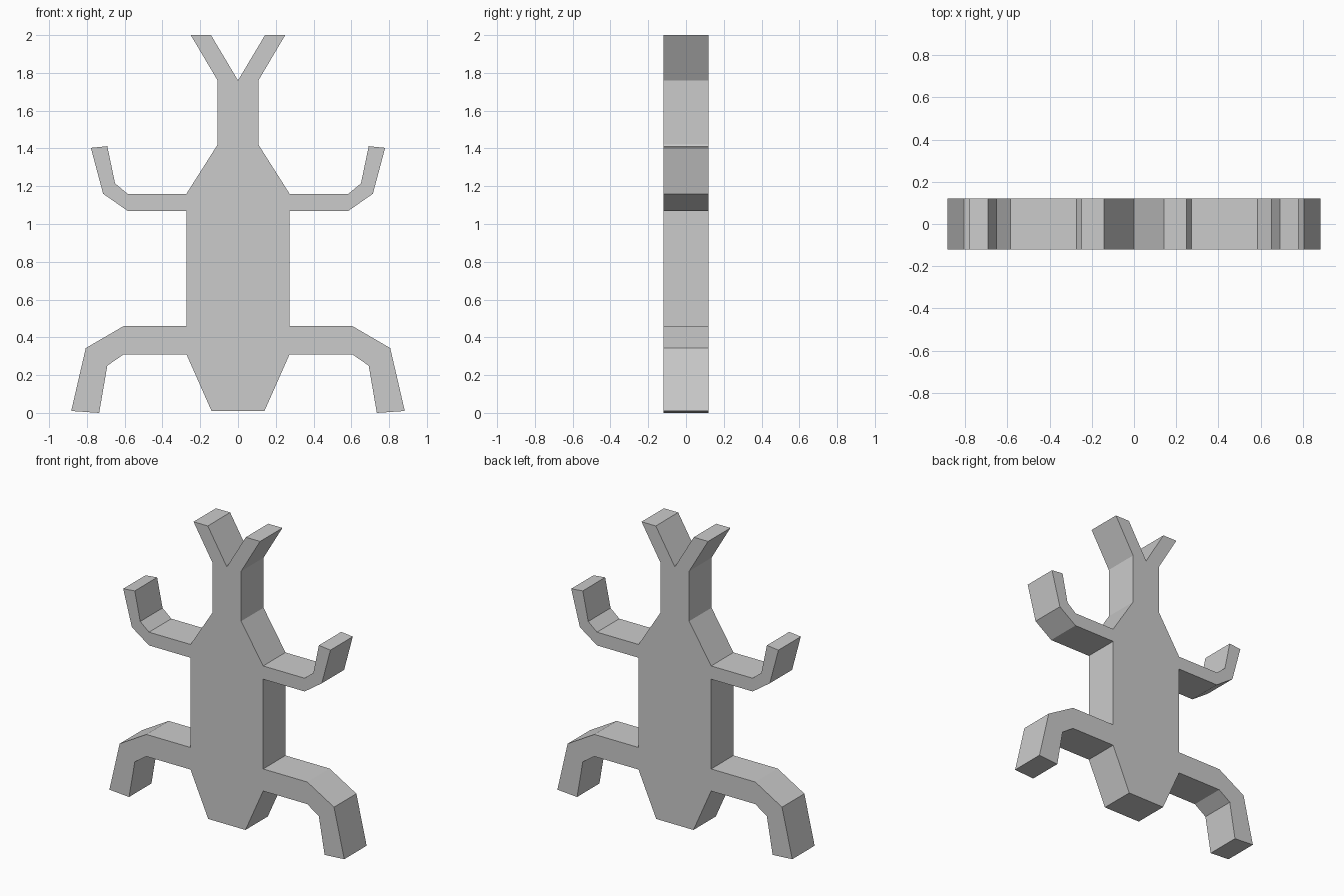
import bpy, bmesh
from mathutils import Vector

if "Cube" in bpy.data.objects:
    bpy.data.objects.remove(bpy.data.objects["Cube"])

HALF_DEPTH = 0.12

# Right half of the silhouette (x, z), going up from the tail
tail = [(0.14, 0.01), (0.273, 0.31)]
hind_leg = [(0.605, 0.31), (0.692, 0.25), (0.735, 0.0), (0.883, 0.01),
            (0.806, 0.343), (0.605, 0.46), (0.273, 0.46)]
fore_leg = [(0.273, 1.07), (0.585, 1.07), (0.714, 1.16), (0.779, 1.403),
            (0.692, 1.412), (0.651, 1.215), (0.585, 1.16), (0.273, 1.16)]
neck = [(0.108, 1.42), (0.108, 1.76)]
horn = [(0.25, 2.0), (0.143, 2.0)]
notch = [(0.0, 1.76)]

right = tail + hind_leg + fore_leg + neck + horn
left = [(-x, z) for x, z in reversed(right)]
outline = right + notch + left

# Flat slab: fill the mirrored outline and extrude it through its thickness
bm = bmesh.new()
face = bm.faces.new([bm.verts.new((x, -HALF_DEPTH, z)) for x, z in outline])
result = bmesh.ops.extrude_face_region(bm, geom=[face], use_keep_orig=True)
back = [g for g in result["geom"] if isinstance(g, bmesh.types.BMVert)]
bmesh.ops.translate(bm, verts=back, vec=Vector((0, 2 * HALF_DEPTH, 0)))
bmesh.ops.recalc_face_normals(bm, faces=bm.faces[:])

mesh = bpy.data.meshes.new("beetle_body")
bm.to_mesh(mesh)
bm.free()
body = bpy.data.objects.new("beetle_body", mesh)
bpy.context.collection.objects.link(body)
